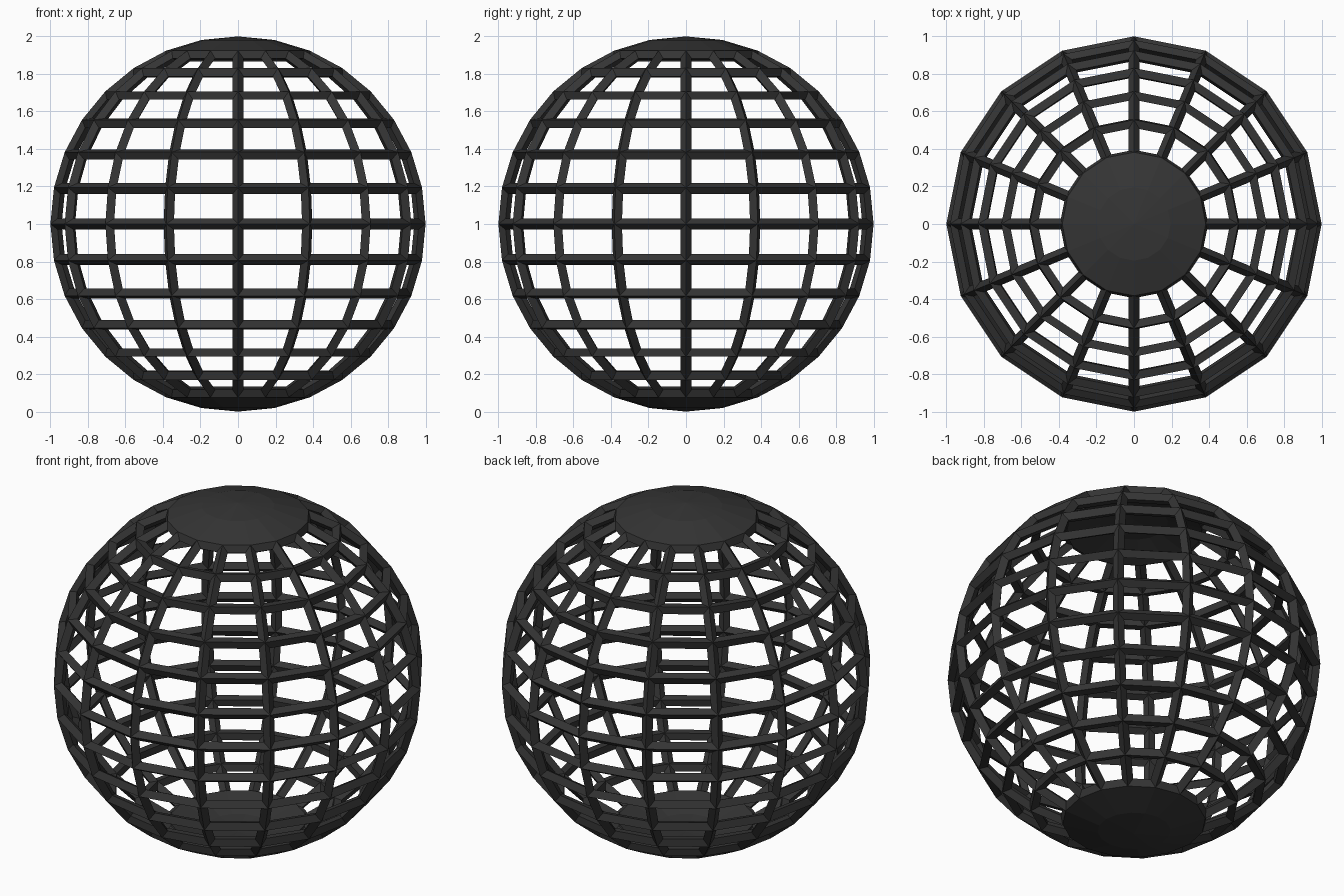
import bpy
import bmesh
import math

if "Cube" in bpy.data.objects:
    bpy.data.objects.remove(bpy.data.objects["Cube"], do_unlink=True)

RADIUS = 1.0
SIDES = 16
BAR = 0.06
CAP_HEIGHT = RADIUS * math.cos(math.radians(22.5))

charcoal = bpy.data.materials.new("charcoal")
charcoal.use_nodes = True
charcoal.diffuse_color = (0.035, 0.035, 0.035, 1)
charcoal.node_tree.nodes["Principled BSDF"].inputs["Base Color"].default_value = charcoal.diffuse_color


def sphere_part(name, keep):
    """Make the part of a faceted sphere whose face heights pass the test."""
    bm = bmesh.new()
    bmesh.ops.create_uvsphere(bm, u_segments=SIDES, v_segments=SIDES, radius=RADIUS)
    unwanted = [f for f in bm.faces if not keep(f.calc_center_median().z)]
    bmesh.ops.delete(bm, geom=unwanted, context='FACES')
    mesh = bpy.data.meshes.new(name)
    bm.to_mesh(mesh)
    bm.free()
    mesh.materials.append(charcoal)
    obj = bpy.data.objects.new(name, mesh)
    obj.location.z = RADIUS
    bpy.context.collection.objects.link(obj)
    return obj


# Open lattice of ridged bars
lattice = sphere_part("lattice", lambda z: abs(z) < CAP_HEIGHT)
wire = lattice.modifiers.new("bars", 'WIREFRAME')
wire.thickness = BAR
wire.offset = -1
wire.use_even_offset = True
wire.use_boundary = True

# Solid caps closing both poles
for name, side in (("top_cap", 1), ("bottom_cap", -1)):
    cap = sphere_part(name, lambda z: z * side > CAP_HEIGHT)
    shell = cap.modifiers.new("shell", 'SOLIDIFY')
    shell.thickness = BAR
    shell.offset = -1
